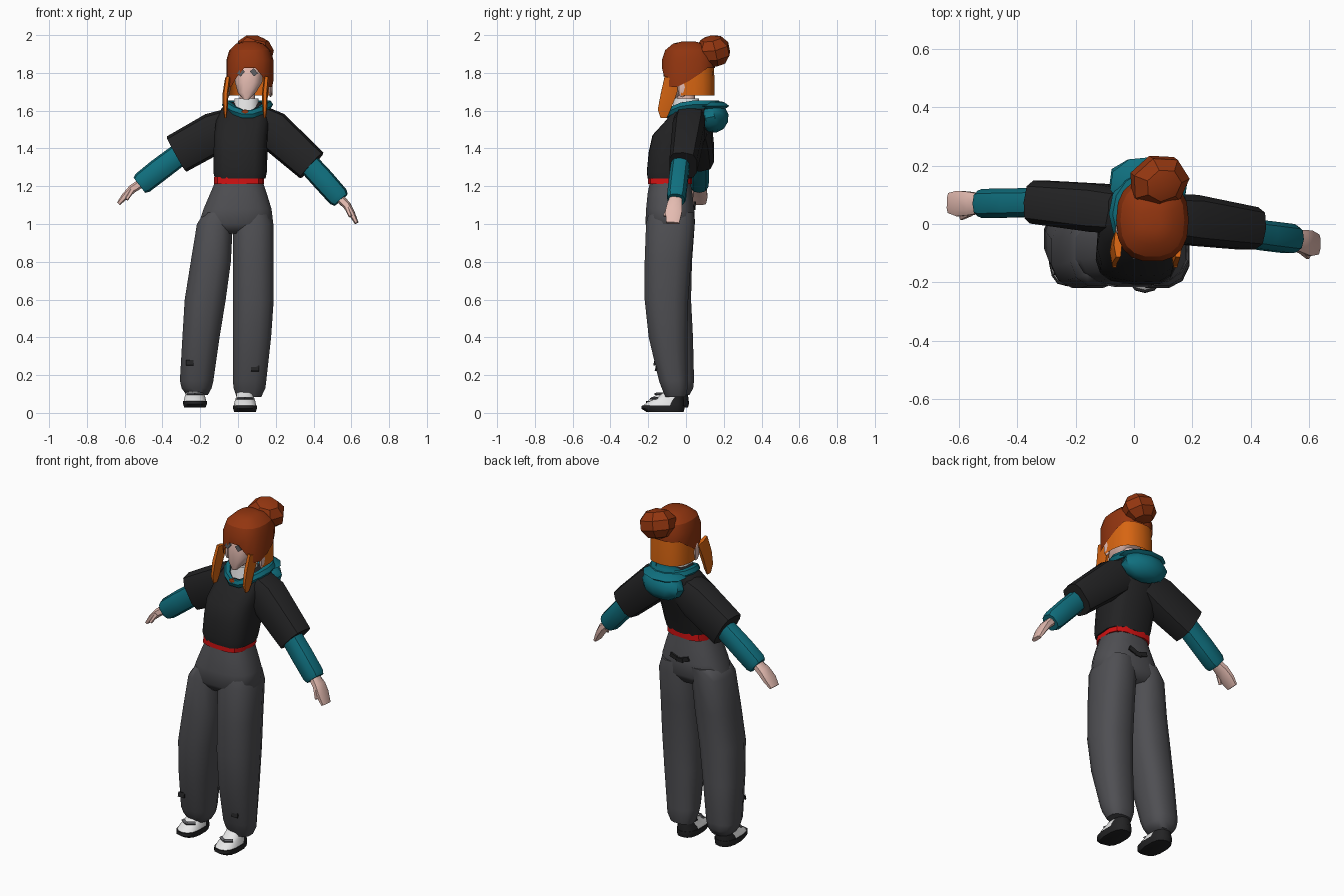
import bpy, bmesh, math
from mathutils import Vector, Matrix

if "Cube" in bpy.data.objects:
    bpy.data.objects.remove(bpy.data.objects["Cube"])


def material(name, r, g, b):
    m = bpy.data.materials.new(name)
    m.diffuse_color = (r, g, b, 1)
    m.use_nodes = True
    m.node_tree.nodes["Principled BSDF"].inputs["Base Color"].default_value = m.diffuse_color
    return m


BLACK = material("soft black", .017, .017, .018)
GREY = material("trouser grey", .078, .078, .086)
TEAL = material("teal", .005, .16, .21)
RED = material("belt red", .65, .006, .006)
AUBURN = material("auburn", .29, .036, .005)
ORANGE = material("orange hair", .68, .13, .006)
SKIN = material("skin", .78, .50, .44)
WHITE = material("white", .85, .85, .85)
SLATE = material("slate", .12, .12, .13)


def finish(name, bm, mats, angle=40, rule=None):
    bmesh.ops.recalc_face_normals(bm, faces=bm.faces)
    me = bpy.data.meshes.new(name)
    bm.to_mesh(me)
    bm.free()
    ob = bpy.data.objects.new(name, me)
    bpy.context.collection.objects.link(ob)
    for m in mats:
        me.materials.append(m)
    if rule:
        for p in me.polygons:
            p.material_index = rule(p.center)
    bpy.ops.object.select_all(action='DESELECT')
    ob.select_set(True)
    bpy.context.view_layer.objects.active = ob
    bpy.ops.object.shade_smooth_by_angle(angle=math.radians(angle))
    return ob


def skin(name, rings, mats, closed=False, angle=40, rule=None):
    """Bridge equal rings of points into one surface."""
    bm = bmesh.new()
    vs = [[bm.verts.new(p) for p in r] for r in rings]
    n = len(vs[0])
    for i in range(len(vs) if closed else len(vs) - 1):
        a, b = vs[i], vs[(i + 1) % len(vs)]
        for j in range(n):
            k = (j + 1) % n
            bm.faces.new((a[j], a[k], b[k], b[j]))
    if not closed:
        bm.faces.new(vs[0])
        bm.faces.new(vs[-1])
    return finish(name, bm, mats, angle, rule)


def oval(c, u, v, n, p):
    """Rounded-box outline around c with half axes u and v."""
    pts = []
    for i in range(n):
        t = 2 * math.pi * (i + .5) / n
        f = [math.copysign(abs(w) ** (2 / p), w) for w in (math.cos(t), math.sin(t))]
        pts.append(Vector(c) + u * f[0] + v * f[1])
    return pts


def stack(name, boxes, mats, n=12, p=2.6, yaw=0, **kw):
    """Level rings given as (z, x0, x1, y0, y1)."""
    rot = Matrix.Rotation(math.radians(yaw), 3, 'Z')
    rings = [oval(((x0 + x1) / 2, (y0 + y1) / 2, z), rot @ Vector(((x1 - x0) / 2, 0, 0)),
                  rot @ Vector((0, (y1 - y0) / 2, 0)), n, p) for z, x0, x1, y0, y1 in boxes]
    return skin(name, rings, mats, **kw)


def tube(name, path, mats, ref=(0, 1, 0), n=10, p=2.4, closed=False, **kw):
    """Rings along a path of (point, half size along ref, other half size)."""
    pts = [Vector(q[0]) for q in path]
    rings, m = [], len(pts)
    for i, (c, a, b) in enumerate(path):
        nxt = pts[(i + 1) % m] if closed else pts[min(i + 1, m - 1)]
        prv = pts[i - 1] if closed else pts[max(i - 1, 0)]
        d = (nxt - prv).normalized()
        r = Vector(ref)
        u = (r - d * r.dot(d)).normalized()
        rings.append(oval(c, u * a, d.cross(u) * b, n, p))
    return skin(name, rings, mats, closed=closed, **kw)


def plate(name, c, size, mat, rot=(0, 0, 0)):
    bm = bmesh.new()
    bmesh.ops.create_cube(bm, size=1, matrix=Matrix.Diagonal((*size, 1)))
    ob = finish(name, bm, [mat])
    ob.location, ob.rotation_euler = c, [math.radians(a) for a in rot]
    return ob


def ball(name, c, size, mat, seg=8, rings=6, rot=(0, 0, 0), angle=30):
    bm = bmesh.new()
    bmesh.ops.create_uvsphere(bm, u_segments=seg, v_segments=rings, radius=1,
                              matrix=Matrix.Diagonal((*size, 1)))
    ob = finish(name, bm, [mat], angle)
    ob.location, ob.rotation_euler = c, [math.radians(a) for a in rot]
    return ob


# Trousers: seat and two wide legs
stack("trouser_seat", [(1.225, -.122, .133, -.192, .025), (1.16, -.15, .155, -.205, .035),
                       (1.08, -.185, .18, -.213, .045), (1.0, -.212, .19, -.217, .05),
                       (.95, -.16, .13, -.18, .02)], [GREY], n=16, angle=60)
stack("left_trouser_leg", [(1.06, -.18, -.01, -.2, .045), (1.0, -.22, -.025, -.215, .05),
                           (.8, -.253, -.035, -.222, .035), (.6, -.285, -.062, -.222, .03),
                           (.4, -.297, -.095, -.195, .04), (.17, -.31, -.128, -.145, .045),
                           (.13, -.3, -.138, -.13, .04), (.095, -.275, -.158, -.11, .02)],
      [GREY], angle=60)
stack("right_trouser_leg", [(1.06, -.02, .17, -.2, .045), (1.0, -.03, .19, -.215, .05),
                            (.8, -.03, .192, -.222, .03), (.6, -.03, .192, -.222, .015),
                            (.4, -.03, .178, -.2, .01), (.17, -.03, .152, -.145, .01),
                            (.13, -.025, .147, -.13, .01), (.085, -.01, .125, -.11, 0)],
      [GREY], angle=60)
for name, c, rot in (("left_leg_patch", (-.255, -.166, .265), -14),
                     ("right_leg_patch", (.09, -.158, .235), -14)):
    plate(name, c, (.04, .009, .028), BLACK, (rot, 0, 0))
for i, (x, z) in enumerate(((-.03, 1.1), (.01, 1.088), (.05, 1.1))):
    plate("seat_mark_%d" % i, (x, .046, z), (.042, .009, .026), BLACK, (-6, (1 - i) * 20, 0))

# Shoes: dark sole, white toe with dark heel, laces
for side, x, y, z in (("left", -.228, .015, .028), ("right", .037, -.008, .004)):
    w = .064
    stack(side + "_sole", [(z, x - w * .9, x + w * .9, y - .2, y - .005),
                           (z + .018, x - w, x + w, y - .228, y),
                           (z + .036, x - w, x + w, y - .226, y)], [BLACK], n=14)
    stack(side + "_shoe", [(z + .034, x - w * .95, x + w * .95, y - .22, y - .003),
                           (z + .055, x - w * .88, x + w * .88, y - .195, y - .003),
                           (z + .08, x - w * .75, x + w * .75, y - .14, y - .005),
                           (z + .115, x - w * .68, x + w * .68, y - .1, y - .01)],
          [WHITE, BLACK], n=14, rule=lambda c, y=y: int(c.y > y - .085))
    for s in (-1, 1):
        plate(side + "_lace", (x + s * .02, y - .162, z + .073), (.05, .016, .008), SLATE,
              (25, 0, s * 35))

# Belt and cropped top
stack("belt", [(1.212, -.127, .138, -.2, .03), (1.25, -.125, .138, -.2, .03)], [RED],
      p=3.5, yaw=-4)
stack("top_body", [(1.24, -.122, .145, -.203, .03), (1.275, -.13, .152, -.208, .04),
                   (1.38, -.128, .155, -.198, .075), (1.47, -.125, .16, -.178, .11),
                   (1.55, -.115, .17, -.105, .13), (1.615, -.085, .165, -.06, .13),
                   (1.645, -.03, .12, -.04, .1)], [BLACK], n=14, p=3.2, yaw=-4)

# Sleeves, forearms and hands
ARMS = {
    "left": dict(
        sleeve=[((-.04, .045, 1.525), .08, .09), ((-.12, .055, 1.485), .085, .11),
                ((-.325, .075, 1.37), .076, .107)],
        arm=[((-.28, .075, 1.39), .05, .06), ((-.42, .072, 1.285), .052, .062),
             ((-.505, .07, 1.218), .052, .06), ((-.522, .07, 1.205), .046, .05)],
        hand=[((-.5, .07, 1.225), .03, .025), ((-.56, .07, 1.185), .042, .024),
              ((-.6, .07, 1.145), .046, .019), ((-.632, .072, 1.108), .036, .011)],
        thumb=[((-.56, .04, 1.18), .014, .014), ((-.59, .022, 1.13), .009, .009)]),
    "right": dict(
        sleeve=[((.09, .025, 1.55), .08, .09), ((.18, .015, 1.5), .088, .105),
                ((.39, -.015, 1.31), .075, .092)],
        arm=[((.34, -.025, 1.355), .05, .058), ((.45, -.04, 1.235), .052, .06),
             ((.53, -.05, 1.145), .052, .058), ((.545, -.052, 1.128), .046, .048)],
        hand=[((.53, -.052, 1.145), .03, .025), ((.575, -.06, 1.1), .042, .023),
              ((.6, -.066, 1.06), .046, .019), ((.628, -.07, 1.005), .036, .011)],
        thumb=[((.575, -.09, 1.09), .014, .014), ((.595, -.112, 1.04), .009, .009)]),
}
for side, a in ARMS.items():
    tube(side + "_sleeve", a["sleeve"], [BLACK], p=3.2)
    tube(side + "_forearm", a["arm"], [TEAL], p=2.5)
    tube(side + "_hand", a["hand"], [SKIN], n=8, p=3)
    tube(side + "_thumb", a["thumb"], [SKIN], n=6)

# Neck, collar and hood
stack("neck", [(1.58, .005, .09, -.045, .045), (1.73, .01, .09, -.045, .05)], [SKIN])
stack("shirt_collar", [(1.59, -.03, .115, -.075, .07), (1.665, -.02, .11, -.065, .07)], [WHITE])
rim = []
for i in range(14):
    t = 2 * math.pi * i / 14
    dip = max(0, -math.sin(t)) ** 2
    rim.append(((.05 + .11 * math.cos(t), .035 + (.12 if dip else .13) * math.sin(t) - .02 * dip,
                 1.632 - .052 * dip), .024, .026 - .01 * dip))
tube("hood_rim", rim, [TEAL], ref=(0, 0, 1), n=6, closed=True, p=2)
ball("hood_bag", (.05, .145, 1.565), (.138, .082, .082), TEAL, 10, 6, (12, 0, -8), 40)
ball("hood_top", (.05, .13, 1.625), (.135, .1, .03), TEAL, 10, 4, (0, 0, -8), 40)
ball("neckline_trim", (.038, -.105, 1.59), (.026, .012, .016), AUBURN)

# Head, ears and eyes
stack("head", [(1.658, .03, .055, -.105, -.07), (1.695, -.002, .095, -.112, .0),
               (1.75, -.018, .13, -.114, .08), (1.85, -.02, .14, -.11, .1),
               (1.92, .01, .11, -.07, .08)], [SKIN], p=2.8)
for s in (-1, 1):
    ball("ear", (.06 + s * .112, -.02, 1.725), (.012, .026, .055), SKIN)
    plate("eye", (.05 + s * .034, -.116, 1.803), (.034, .008, .026), SLATE, (0, s * 50, 0))


def hair_shell(name, mat, a0, a1, steps, low, levels, grow=0):
    """Open hair surface whose lower edge follows low(angle); levels are (height, scale)."""
    bm = bmesh.new()
    full = a1 - a0 >= 360
    cols = []
    for i in range(steps if full else steps + 1):
        a = a0 + (a1 - a0) * i / steps
        t = math.radians(a)
        zs = [(low(a), 1)] + levels
        f = [math.copysign(abs(w) ** .8, w) for w in (math.cos(t), math.sin(t))]
        cols.append([bm.verts.new((.063 + (.124 + grow) * f[0] * s, .013 + (.142 + grow) * f[1] * s, z))
                     for z, s in zs])
    for i in range(steps):
        a, b = cols[i], cols[(i + 1) % len(cols)]
        for j in range(len(a) - 1):
            bm.faces.new((a[j], b[j], b[j + 1], a[j + 1]))
    if full:
        bm.faces.new([c[-1] for c in cols])
    return finish(name, bm, [mat], 30)


def fringe(a):
    d = abs((a - 270 + 180) % 360 - 180)   # degrees away from the front
    if d < 50:
        return 1.85 - .125 * d / 50
    return 1.725 + .1 * min(1, max(0, d - 75) / 50)


# Hair: cap with parted fringe, orange under layer, bun and side locks
hair_shell("hair_cap", AUBURN, 0, 360, 18, fringe, [(1.87, 1), (1.92, .88), (1.955, .58), (1.966, .25)])
hair_shell("hair_under_layer", ORANGE, -12, 192, 10, lambda a: 1.68, [(1.76, 1), (1.84, .97)], -.004)
ball("hair_bun", (.085, .145, 1.915), (.108, .095, .086), AUBURN, 7, 5, (15, 10, 20), 25)
for side, x, lean in (("left", -.055, -.012), ("right", .15, -.008)):
    tube(side + "_lock", [((x, -.07, 1.77), .05, .014), ((x + lean, -.095, 1.68), .045, .016),
                          ((x + lean, -.118, 1.6), .036, .012), ((x + lean, -.118, 1.56), .018, .005)],
         [ORANGE], n=6, p=2.4)
